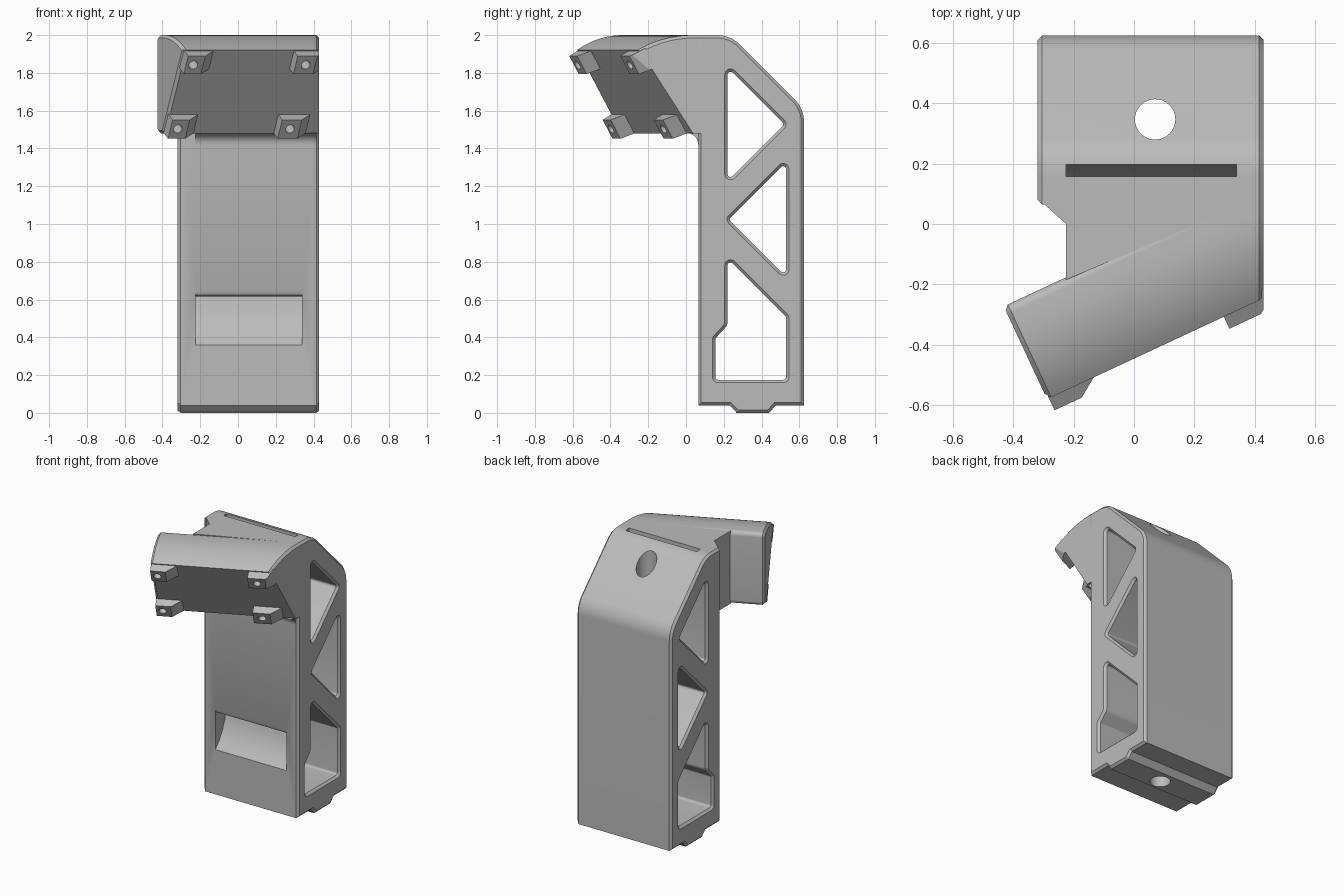
import bpy, bmesh
from math import sin, cos, tan, radians, pi
from mathutils import Vector

old = bpy.data.objects.get("Cube")
if old:
    bpy.data.objects.remove(old)

grey = bpy.data.materials.new("matte grey")
grey.use_nodes = True
grey.diffuse_color = (0.5, 0.5, 0.5, 1)
grey.node_tree.nodes["Principled BSDF"].inputs["Base Color"].default_value = (0.5, 0.5, 0.5, 1)

LEFT, RIGHT, BEV = -0.32, 0.43, 0.015

# Working frames: two outline axes and one extrusion axis
X, Y, Z = Vector((1, 0, 0)), Vector((0, 1, 0)), Vector((0, 0, 1))
TURN, TILT = radians(25), radians(30)
U = Vector((cos(TURN), sin(TURN), 0))         # along the head
V = Vector((sin(TURN), -cos(TURN), 0))        # out of the head
T = V * sin(TILT) + Z * cos(TILT)             # up the mounting face
N = V * cos(TILT) - Z * sin(TILT)             # normal of the mounting face
SIDE, HEAD, FACE, LUG, PLAN = (Y, Z, X), (V, Z, U), (U, T, N), (U, N, T), (X, Y, Z)


def rounded(corners, steps=8):
    """Closed outline from (a, b, radius) corners."""
    pts = []
    for i, (a, b, r) in enumerate(corners):
        p = Vector((a, b))
        if not r:
            pts.append(p)
            continue
        d0 = (Vector(corners[i - 1][:2]) - p).normalized()
        d1 = (Vector(corners[(i + 1) % len(corners)][:2]) - p).normalized()
        half = d0.angle(d1) / 2
        mid = p + (d0 + d1).normalized() * r / sin(half)
        start = (p + d0 * r / tan(half) - mid).normalized()
        end = (p + d1 * r / tan(half) - mid).normalized()
        sweep = start.angle(end)
        for k in range(steps + 1):
            w0, w1 = sin(sweep * (1 - k / steps)), sin(sweep * k / steps)
            pts.append(mid + (start * w0 + end * w1) * r / sin(sweep))
    return pts


def offset(pts, d):
    """Move a closed outline outwards by d."""
    area = sum(pts[i - 1].cross(p) for i, p in enumerate(pts))
    sign, out = (1 if area > 0 else -1), []
    for i, p in enumerate(pts):
        e0 = (p - pts[i - 1]).normalized()
        e1 = (pts[(i + 1) % len(pts)] - p).normalized()
        n0, n1 = Vector((e0.y, -e0.x)) * sign, Vector((e1.y, -e1.x)) * sign
        out.append(p + (n0 + n1) * d / (1 + n0.dot(n1)))
    return out


def loft(name, pts, sections, frame, clip=False, bevel_clip=False):
    """Solid through (position, outline offset) sections."""
    A, B, D = frame
    pts = [Vector(p) for p in pts]
    bm = bmesh.new()
    rings = [[bm.verts.new(A * p.x + B * p.y + D * pos) for p in offset(pts, d)]
             for pos, d in sections]
    for r0, r1 in zip(rings, rings[1:]):
        for i in range(len(pts)):
            bm.faces.new((r0[i - 1], r0[i], r1[i], r1[i - 1]))
    bm.faces.new(rings[0])
    bm.faces.new(rings[-1])
    if clip:
        cut = bmesh.ops.bisect_plane(bm, geom=bm.verts[:] + bm.edges[:] + bm.faces[:],
                                     plane_co=X * RIGHT, plane_no=X, clear_outer=True)
        rim = [e for e in cut["geom_cut"] if isinstance(e, bmesh.types.BMEdge)]
        if rim:
            bmesh.ops.holes_fill(bm, edges=rim)
        if bevel_clip:
            top = [e for e in rim if all(v.co.z > 1.85 for v in e.verts)]
            bmesh.ops.bevel(bm, geom=top, offset=BEV, segments=1, affect="EDGES")
    bmesh.ops.recalc_face_normals(bm, faces=bm.faces)
    mesh = bpy.data.meshes.new(name)
    bm.to_mesh(mesh)
    bm.free()
    mesh.materials.append(grey)
    obj = bpy.data.objects.new(name, mesh)
    bpy.context.collection.objects.link(obj)
    return obj


def combine(target, tool, operation):
    mod = target.modifiers.new(tool.name, "BOOLEAN")
    mod.object, mod.operation, mod.solver = tool, operation, "EXACT"
    bpy.context.view_layer.objects.active = target
    bpy.ops.object.modifier_apply(modifier=mod.name)
    bpy.data.objects.remove(tool)


def circle(a, b, r, n=48):
    return [(a + r * cos(2 * pi * k / n), b + r * sin(2 * pi * k / n)) for k in range(n)]


# Column with a key rail below and a sloped back shoulder
column = rounded([(0.065, 0.04, 0), (0.23, 0.04, 0), (0.265, 0.005, 0), (0.265, 0, 0),
                  (0.44, 0, 0), (0.475, 0.04, 0), (0.625, 0.04, 0),
                  (0.625, 1.61, 0.17), (0.235, 2, 0.17), (0.065, 2, 0)])
body = loft("angled_bracket", column, [(LEFT, -BEV), (LEFT + BEV, 0),
                                       (RIGHT - BEV, 0), (RIGHT, -BEV)], SIDE)

# Neck joining column and head, with a fillet strip below
neck = [(-0.225, -0.185), (0.414, 0.085), (0.414, 0.12), (-0.3, 0.12), (-0.3, 0.068), (-0.225, 0)]
combine(body, loft("neck", neck, [(1.48, 0), (2, 0)], PLAN), "UNION")
strip = [(0.1, 1.41), (0.065, 1.42)]
strip += [(0.005 + 0.06 * cos(a), 1.42 + 0.06 * sin(a)) for a in (k * pi / 16 for k in range(1, 8))]
strip += [(0.005, 1.481), (0.1, 1.5)]
combine(body, loft("fillet", strip, [(-0.225, 0), (RIGHT - BEV, 0)], SIDE), "UNION")

# Turned head with a domed top and a tilted mounting face
dome = [(0.14 + 0.49 * sin(a), 1.51 + 0.49 * cos(a), 0)
        for a in (radians(32.7) * k / 12 for k in range(12, -1, -1))]
head = rounded([(0.065, 1.48, 0.03), (0.148, 1.48, 0)] + dome + [(0.065, 2, 0.03)])
combine(body, loft("head", head, [(-0.507, -BEV), (-0.507 + BEV, 0), (0.62, 0)],
                   HEAD, clip=True, bevel_clip=True), "UNION")

# Four screw lugs on the mounting face
PLATE, TIP = -0.64, -0.556
for u0, u1 in ((-0.5, -0.4), (0.14, 0.255)):
    for s0, s1 in ((1.355, 1.47), (1.75, 1.86)):
        lug = [(u0, PLATE), (u0, TIP), (u1, TIP), (u1 + 0.07, -0.612), (u1 + 0.07, PLATE)]
        combine(body, loft("lug", lug, [(s0, 0), (s1, 0)], LUG, clip=True), "UNION")
for u in (-0.457, 0.199):
    for s in (1.414, 1.805):
        combine(body, loft("screw_hole", circle(u, s, 0.025, 24),
                           [(TIP - 0.12, 0), (TIP + 0.05, 0)], FACE), "DIFFERENCE")

# Side windows with chamfered rims
R = 0.031
windows = [
    [(0.205, 1.865, R), (0.205, 1.19, R), (0.5425, 1.5275, R)],
    [(0.545, 1.365, R), (0.205, 1.025, R), (0.545, 0.685, R)],
    [(0.205, 0.855, R), (0.205, 0.47, R), (0.14, 0.4, R), (0.14, 0.16, R),
     (0.545, 0.16, R), (0.545, 0.515, R)],
]
for w in windows:
    combine(body, loft("window", rounded(w), [(LEFT - 0.01, 0.01), (LEFT + BEV, -BEV),
            (RIGHT - BEV, -BEV), (RIGHT + 0.01, 0.01)], SIDE), "DIFFERENCE")

# Flat channel from the top slot, curving out through the front
channel = [(0.158, 2.1), (0.158, 0.79), (0.152, 0.72), (0.138, 0.67), (0.115, 0.635),
           (0.09, 0.617), (0.075, 0.625), (0.064, 0.65), (0.02, 0.65), (0.02, 0.31),
           (0.065, 0.36), (0.11, 0.41), (0.147, 0.47), (0.173, 0.54), (0.19, 0.62),
           (0.197, 0.7), (0.197, 2.1)]
combine(body, loft("channel", channel, [(-0.225, 0), (0.34, 0)], SIDE), "DIFFERENCE")

# Vertical bolt hole
combine(body, loft("bolt_hole", circle(0.07, 0.347, 0.067), [(-0.2, 0), (2.2, 0)], PLAN),
        "DIFFERENCE")

bpy.ops.object.select_all(action="DESELECT")
body.select_set(True)
bpy.context.view_layer.objects.active = body
bpy.ops.object.shade_smooth_by_angle(angle=radians(30))
